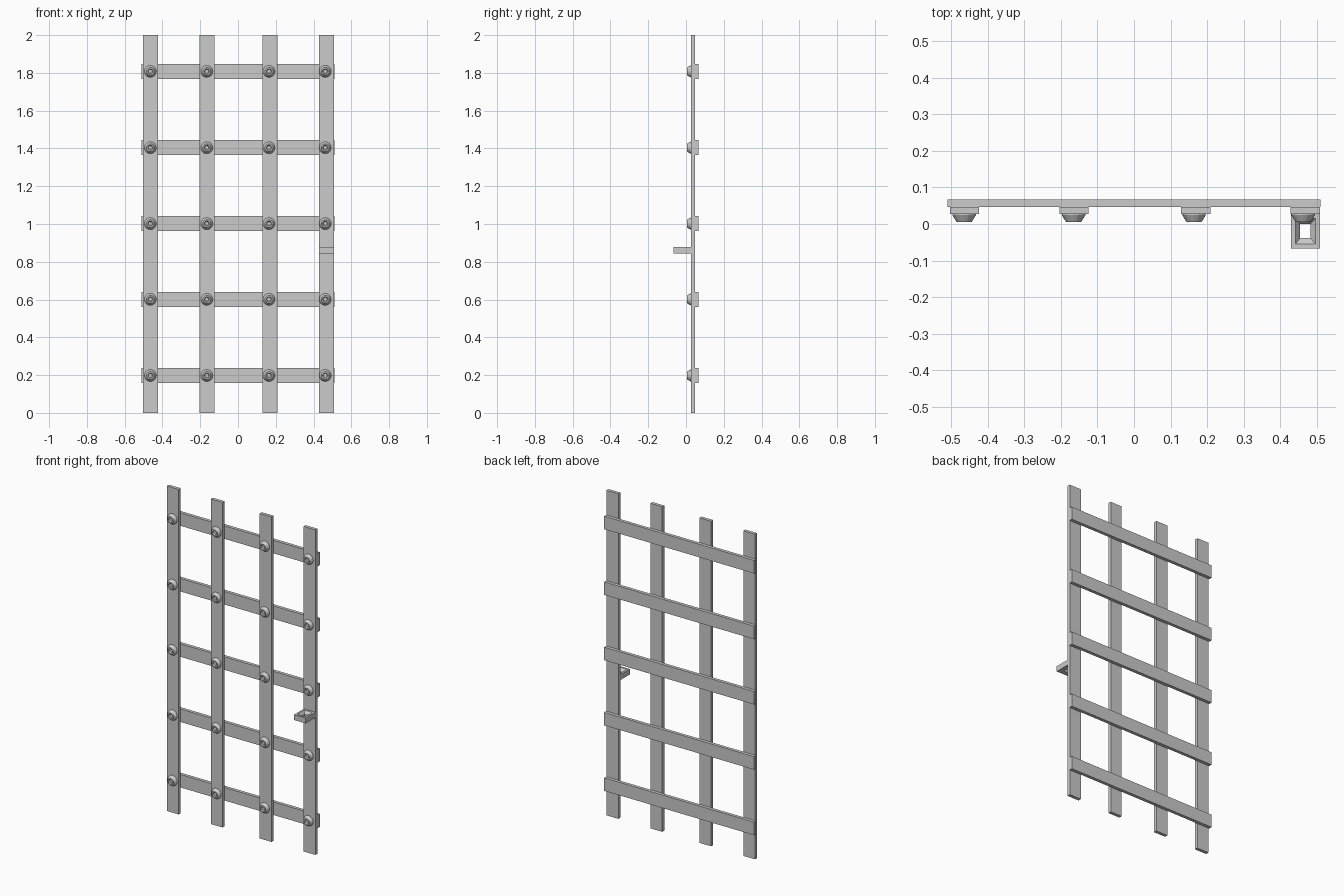
import bpy, bmesh, math
from mathutils import Matrix

if "Cube" in bpy.data.objects:
    bpy.data.objects.remove(bpy.data.objects["Cube"])


def make(name, bm):
    bmesh.ops.recalc_face_normals(bm, faces=bm.faces)
    me = bpy.data.meshes.new(name)
    bm.to_mesh(me)
    bm.free()
    ob = bpy.data.objects.new(name, me)
    bpy.context.collection.objects.link(ob)
    return ob


def box(name, x0, x1, y0, y1, z0, z1):
    bm = bmesh.new()
    bmesh.ops.create_cube(bm, size=1)
    for v in bm.verts:
        v.co = ((x0 + x1) / 2 + v.co.x * (x1 - x0),
                (y0 + y1) / 2 + v.co.y * (y1 - y0),
                (z0 + z1) / 2 + v.co.z * (z1 - z0))
    return make(name, bm)


def loft(name, rings, matrix=Matrix(), closed=False):
    """Skin a list of equal-length point rings; cap the ends unless closed."""
    bm = bmesh.new()
    vs = [[bm.verts.new(matrix @ Matrix.Translation(p).translation) for p in r] for r in rings]
    n = len(vs[0])
    pairs = list(zip(vs, vs[1:])) + ([(vs[-1], vs[0])] if closed else [])
    for a, b in pairs:
        for i in range(n):
            bm.faces.new((a[i], a[(i + 1) % n], b[(i + 1) % n], b[i]))
    if not closed:
        bm.faces.new(vs[0])
        bm.faces.new(vs[-1])
    return make(name, bm)


def circle(r, y, n=16):
    return [(r * math.cos(2 * math.pi * i / n), y, r * math.sin(2 * math.pi * i / n)) for i in range(n)]


def rect(x0, x1, y0, y1, z):
    return [(x0, y0, z), (x1, y0, z), (x1, y1, z), (x0, y1, z)]


BACK, MID, FRONT = 0.067, 0.047, 0.027
bar_x = [-0.463, -0.164, 0.169, 0.468]
rivet_x = [-0.464, -0.165, 0.164, 0.462]
rail_z = [0.198, 0.601, 1.002, 1.404, 1.808]

# Upright flat bars
for x in bar_x:
    box("upright_bar", x - 0.04, x + 0.04, FRONT, MID, 0, 2)

# Horizontal rails behind them
for z in rail_z:
    box("cross_rail", -0.51, 0.51, MID, BACK, z - 0.04, z + 0.04)

# Tapered rivets with a dimpled face at every crossing
for z in rail_z:
    for x in rivet_x:
        loft("rivet", [circle(0.032, FRONT), circle(0.032, 0.024), circle(0.021, 0.006),
                       circle(0.014, 0.006), circle(0.010, 0.013)],
             Matrix.Translation((x, 0, z)))

# Lock loop: block with a funnel-shaped opening
loft("lock_loop", [rect(0.429, 0.508, -0.067, FRONT, 0.845),
                   rect(0.429, 0.508, -0.067, FRONT, 0.878),
                   rect(0.441, 0.496, -0.055, 0.015, 0.878),
                   rect(0.454, 0.482, -0.038, 0.0, 0.862),
                   rect(0.454, 0.482, -0.038, 0.0, 0.845)], closed=True)
